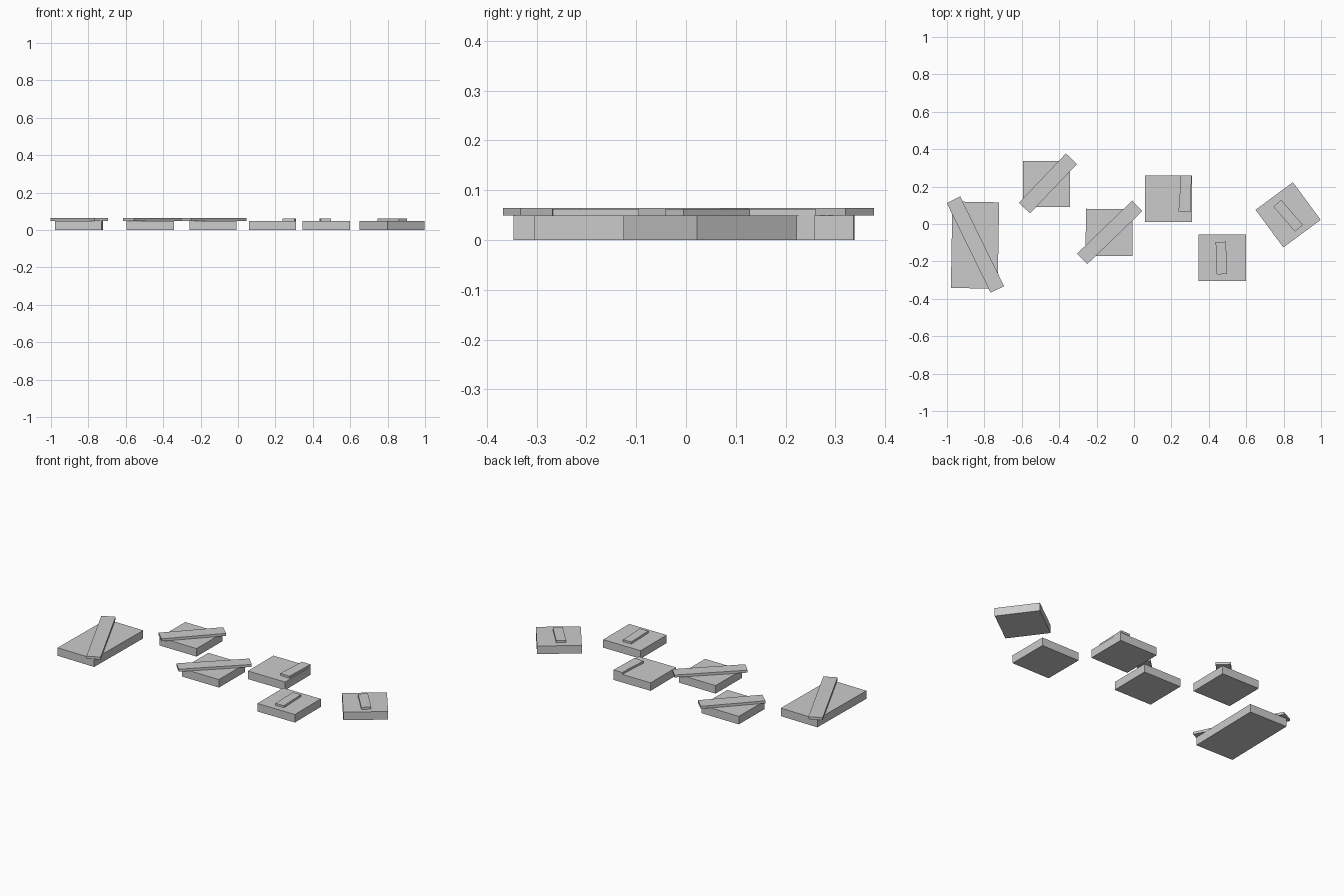
import bpy, bmesh
from math import radians
from mathutils import Matrix

if "Cube" in bpy.data.objects:
    bpy.data.objects.remove(bpy.data.objects["Cube"])


def prism(name, outline, z0, z1):
    """Extrude a counter-clockwise outline from z0 up to z1."""
    bm = bmesh.new()
    face = bm.faces.new([bm.verts.new((x, y, z0)) for x, y in outline])
    ext = bmesh.ops.extrude_face_region(bm, geom=[face])
    for v in ext["geom"]:
        if isinstance(v, bmesh.types.BMVert):
            v.co.z = z1
    bmesh.ops.recalc_face_normals(bm, faces=bm.faces)
    mesh = bpy.data.meshes.new(name)
    bm.to_mesh(mesh)
    bm.free()
    obj = bpy.data.objects.new(name, mesh)
    bpy.context.collection.objects.link(obj)
    return obj


def block(name, x, y, width, length, angle, z0, z1):
    """Rectangular block turned about z by angle degrees."""
    w, h = width / 2, length / 2
    obj = prism(name, [(-w, -h), (w, -h), (w, h), (-w, h)], z0, z1)
    obj.data.transform(Matrix.Translation((x, y, 0)) @ Matrix.Rotation(radians(angle), 4, 'Z'))


TOP = 0.049

# Base slabs: x, y, width, length, angle
slabs = [
    (-0.850, -0.113, 0.250, 0.462, -1.0),
    (-0.468, 0.214, 0.252, 0.246, -0.5),
    (-0.133, -0.045, 0.250, 0.251, -0.5),
    (0.184, 0.135, 0.252, 0.246, 0.0),
    (0.471, -0.180, 0.253, 0.250, 0.0),
    (0.824, 0.049, 0.248, 0.250, 36.5),
]
for i, s in enumerate(slabs, 1):
    block(f"base_slab_{i}", *s, 0.0, TOP)

# Long diagonal bars that overhang their slabs
long_bars = [
    (-0.848, -0.110, 0.080, 0.534, 26.1),
    (-0.460, 0.217, 0.082, 0.364, -43.6),
    (-0.130, -0.045, 0.078, 0.409, -46.1),
]
for i, b in enumerate(long_bars, 1):
    block(f"long_bar_{i}", *b, TOP, 0.064)

# Short straight bars
block("short_bar_1", 0.467, -0.182, 0.055, 0.173, 2.0, TOP, 0.062)
block("short_bar_2", 0.824, 0.044, 0.055, 0.177, 41.1, TOP, 0.062)

# Slightly bent bar along the slab edge
prism("bent_bar", [(0.238, 0.068), (0.302, 0.065), (0.306, 0.210), (0.309, 0.260),
                   (0.247, 0.260), (0.248, 0.210)], TOP, 0.062)
